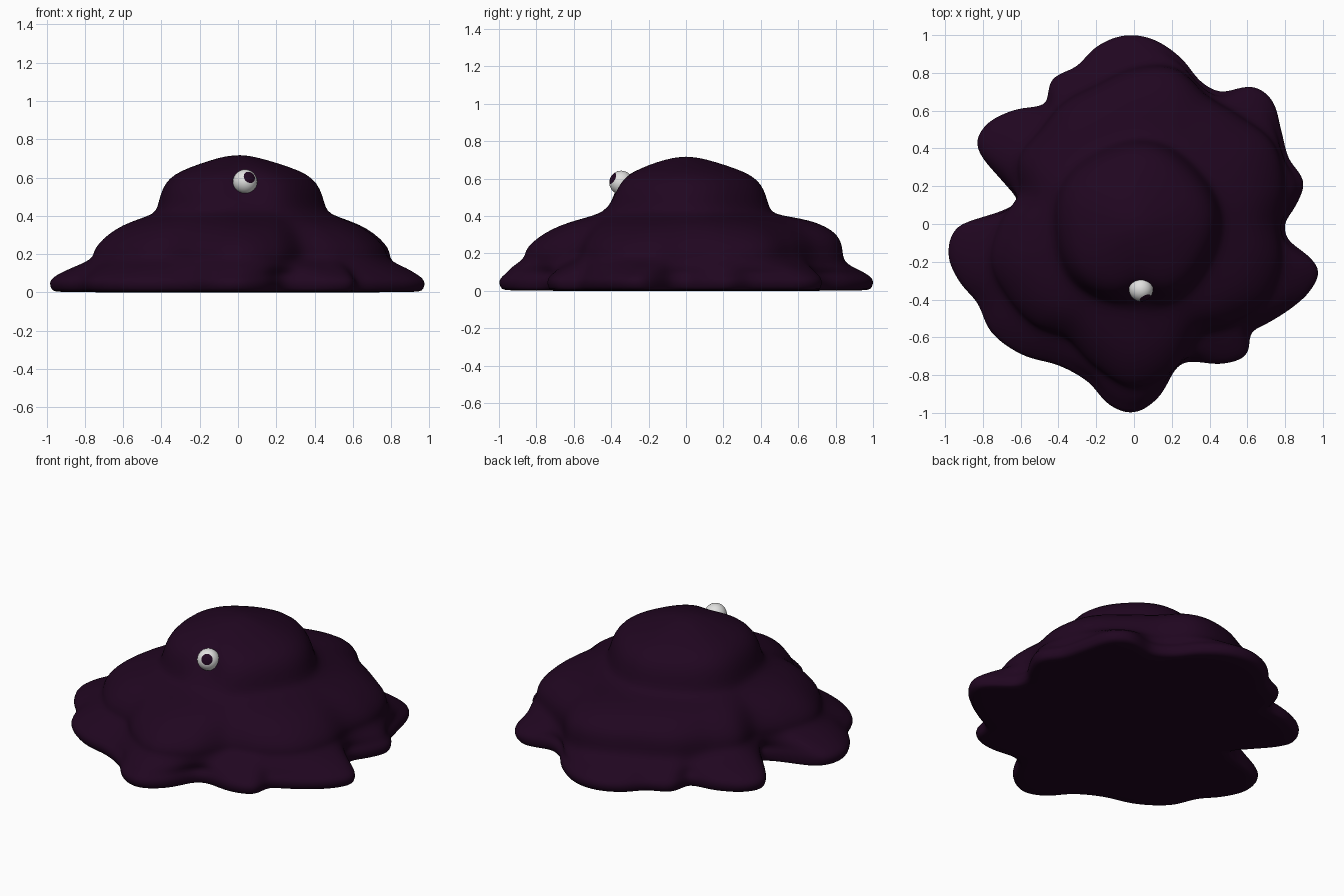
import bpy, bmesh, math
from mathutils import Vector

if "Cube" in bpy.data.objects:
    bpy.data.objects.remove(bpy.data.objects["Cube"])

N = 160  # samples around the body


def material(name, rgb):
    m = bpy.data.materials.new(name)
    m.diffuse_color = (*rgb, 1)
    m.use_nodes = True
    m.node_tree.nodes["Principled BSDF"].inputs["Base Color"].default_value = m.diffuse_color
    return m


slime = material("dark purple slime", (0.0145, 0.0018, 0.0145))
white = material("eye white", (0.75, 0.75, 0.74))
pupil = material("pupil dark", (0.0145, 0.0017, 0.0145))

# Puddle outline on the ground (x, y)
OUTLINE = [(-.05, 1.0), (.1, .98), (.25, .88), (.35, .76), (.47, .7), (.62, .73), (.73, .66),
           (.78, .5), (.82, .35), (.9, .22), (.86, .1), (.8, 0), (.83, -.1), (.93, -.17),
           (.98, -.25), (.93, -.36), (.83, -.45), (.72, -.52), (.62, -.58), (.6, -.69),
           (.48, -.74), (.3, -.73), (.22, -.77), (.13, -.92), (0, -1.0), (-.13, -.96),
           (-.24, -.84), (-.4, -.75), (-.6, -.69), (-.76, -.57), (-.83, -.42), (-.93, -.3),
           (-.985, -.15), (-.92, 0), (-.75, .05), (-.62, .12), (-.7, .23), (-.83, .4),
           (-.79, .52), (-.65, .6), (-.47, .64), (-.44, .76), (-.3, .84), (-.2, .94)]

# Middle layer radius every 15 degrees
MIDDLE = [.76, .82, .85, .80, .78, .85, .82, .76, .74, .70, .70, .63,
          .71, .78, .77, .75, .70, .78, .86, .80, .68, .74, .80, .80]


def radii(samples):
    """Radius at N even angles by periodic cubic interpolation of (angle, radius)."""
    s = sorted(samples)
    k = len(s)

    def at(i):
        return s[i % k][0] + 2 * math.pi * (i // k), s[i % k][1]

    def slope(i):
        (a, p), (b, q) = at(i - 1), at(i + 1)
        return (q - p) / (b - a)
    out = []
    for j in range(N):
        t = 2 * math.pi * j / N
        i = max([n for n in range(-1, k) if at(n)[0] <= t])
        (a, p), (b, q) = at(i), at(i + 1)
        h = b - a
        u = (t - a) / h
        out.append((2*u**3 - 3*u**2 + 1) * p + (u**3 - 2*u**2 + u) * h * slope(i)
                   + (3*u**2 - 2*u**3) * q + (u**3 - u**2) * h * slope(i + 1))
    return out


base = radii([(math.atan2(y, x) % (2 * math.pi), math.hypot(x, y)) for x, y in OUTLINE])
mid = radii([(math.radians(15 * i), r) for i, r in enumerate(MIDDLE)])
ang = [2 * math.pi * j / N for j in range(N)]
head = [.445 + .012 * math.cos(a) + .008 * math.sin(5 * a + 1) for a in ang]


def mix(a, b, t):
    return [p + (q - p) * t for p, q in zip(a, b)]


def scale(a, f):
    return [p * f for p in a]


def skull(f, dent=0):
    """Head ring, pressed in at the front where the eye sits."""
    return [r * f * (1 - dent * math.exp(-((a - math.radians(276)) / .3) ** 2))
            for r, a in zip(head, ang)]


# Rings from underside to crown: radii, height, extra lift at the back
rings = [(scale(base, .5), 0, 0), (scale(base, .96), 0, 0), (scale(base, .985), .006, 0),
         (base, .035, 0), (scale(base, .998), .065, 0), (scale(base, .965), .09, 0),
         (mix(base, mid, .45), .125, -.01), (mix(base, mid, .82), .158, -.015),
         (mix(base, mid, .98), .185, -.005), (mid, .21, .03),
         (mix(mid, head, .06), .25, .05),
         (mix(mid, head, .23), .305, .04), (mix(mid, head, .45), .352, .025),
         (mix(mid, head, .72), .385, .01), (mix(mid, head, .94), .41, 0),
         (skull(.985, .03), .44, 0), (skull(.95, .12), .51, 0), (skull(.89, .15), .57, 0),
         (skull(.78, .12), .617, 0), (skull(.58, .05), .655, 0),
         (skull(.34), .69, 0), (skull(.15), .712, 0)]

# Slime body
bm = bmesh.new()
loops = []
for rs, z, lift in rings:
    loops.append([bm.verts.new((r * math.cos(a), r * math.sin(a),
                                z + lift * max(0, math.sin(a)) ** 2))
                  for r, a in zip(rs, ang)])
for lo, hi in zip(loops, loops[1:]):
    for j in range(N):
        k = (j + 1) % N
        bm.faces.new((lo[j], lo[k], hi[k], hi[j]))
for loop, z in ((loops[0], 0), (loops[-1], .717)):
    c = bm.verts.new((0.01 if z else 0, 0, z))
    for j in range(N):
        bm.faces.new((loop[j], loop[(j + 1) % N], c))
bmesh.ops.recalc_face_normals(bm, faces=bm.faces)
me = bpy.data.meshes.new("slime_body")
bm.to_mesh(me)
bm.free()
me.materials.append(slime)
body = bpy.data.objects.new("slime_body", me)
bpy.context.collection.objects.link(body)
body.modifiers.new("smooth", 'SUBSURF').levels = 1
me.polygons.foreach_set("use_smooth", [True] * len(me.polygons))

# Eyeball, its pole turned to the gaze so the pupil is a clean cap
gaze = Vector((.40, -.82, .41)).normalized()
bpy.ops.mesh.primitive_uv_sphere_add(segments=32, ring_count=24, radius=.064,
                                     location=(.037, -.346, .578))
eye = bpy.context.object
eye.name = "eye"
eye.rotation_euler = gaze.to_track_quat('Z', 'Y').to_euler()
eye.data.materials.append(white)
eye.data.materials.append(pupil)
for p in eye.data.polygons:
    p.use_smooth = True
    p.material_index = 1 if p.center.z > .064 * .865 else 0
